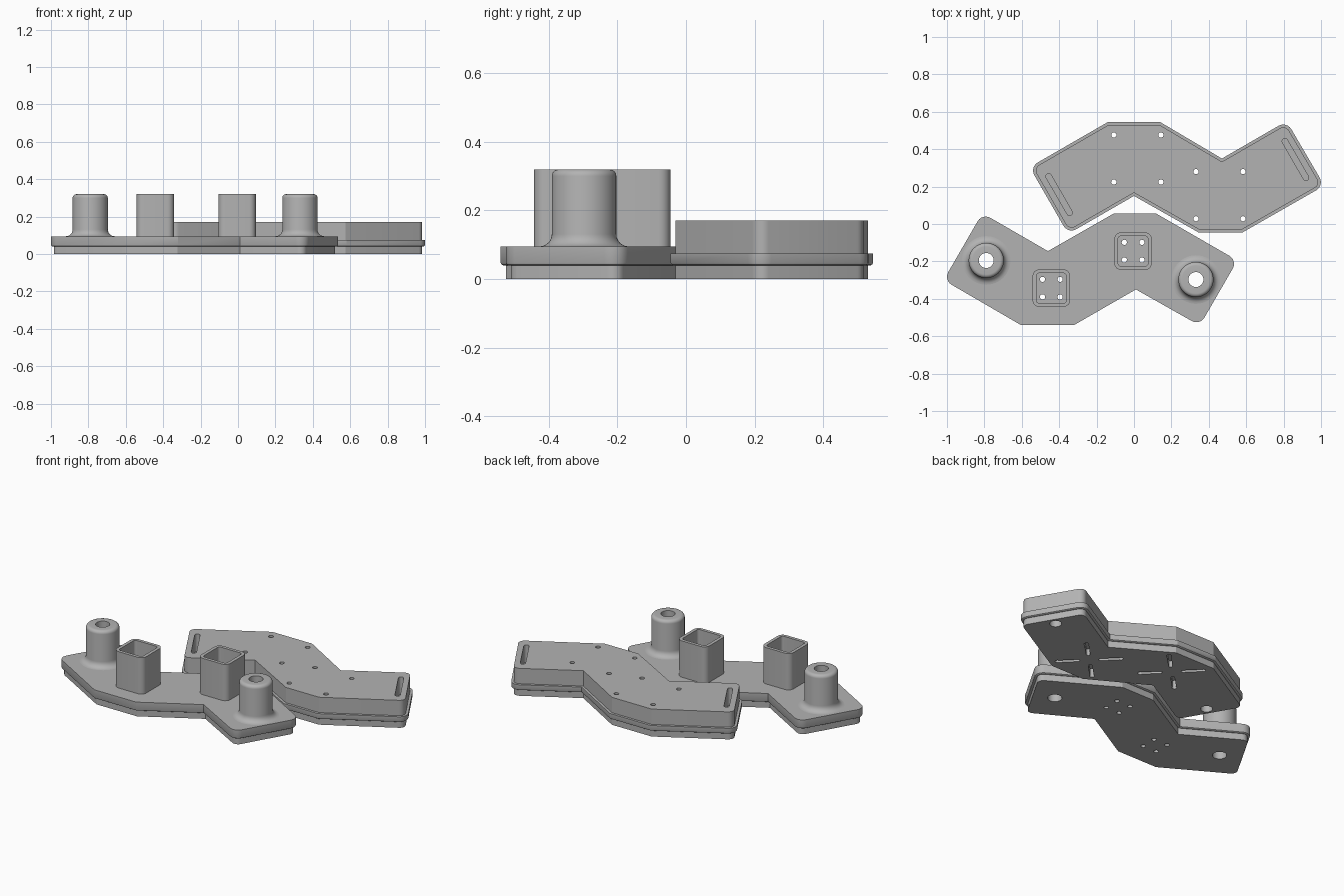
import bpy
import bmesh
from math import cos, sin, pi, atan2, radians
from mathutils import Vector

if "Cube" in bpy.data.objects:
    bpy.data.objects.remove(bpy.data.objects["Cube"], do_unlink=True)

grey = bpy.data.materials.new("plain_grey")
grey.use_nodes = True
grey.diffuse_color = (0.45, 0.45, 0.45, 1)
grey.node_tree.nodes["Principled BSDF"].inputs["Base Color"].default_value = grey.diffuse_color


def loft(name, rings, cap_start=True, cap_end=True):
    """Skin a stack of equal rings of (x, y, z) points."""
    bm = bmesh.new()
    loops = [[bm.verts.new(p) for p in ring] for ring in rings]
    n = len(loops[0])
    for a, b in zip(loops, loops[1:]):
        for i in range(n):
            j = (i + 1) % n
            bm.faces.new((a[i], a[j], b[j], b[i]))
    if cap_start:
        bm.faces.new(loops[0][::-1])
    if cap_end:
        bm.faces.new(loops[-1])
    mesh = bpy.data.meshes.new(name)
    bm.to_mesh(mesh)
    bm.free()
    mesh.materials.append(grey)
    obj = bpy.data.objects.new(name, mesh)
    bpy.context.collection.objects.link(obj)
    return obj


def outline(corners, rounded, radius, inset=0.0, steps=6):
    """Counter-clockwise outline, moved inward, with the chosen corners rounded."""
    pts = [Vector(c) for c in corners]
    out = []
    for i, p in enumerate(pts):
        d1 = (p - pts[i - 1]).normalized()
        d2 = (pts[(i + 1) % len(pts)] - p).normalized()
        n1, n2 = Vector((-d1.y, d1.x)), Vector((-d2.y, d2.x))
        miter = (n1 + n2) / (1 + n1.dot(n2))
        if i not in rounded:
            out.append(p + miter * inset)
            continue
        centre = p + miter * radius
        start = atan2(-n1.y, -n1.x)
        turn = atan2(d1.cross(d2), d1.dot(d2))
        for k in range(steps + 1):
            a = start + turn * k / steps
            out.append(centre + Vector((cos(a), sin(a))) * (radius - inset))
    return out


def at_height(points, z):
    return [(p[0], p[1], z) for p in points]


def circle(x, y, r, n):
    return [(x + r * cos(2 * pi * k / n), y + r * sin(2 * pi * k / n)) for k in range(n)]


def capsule(x, y, angle, length, width, n=8):
    """Round-ended slot outline."""
    r, half = width / 2, (length - width) / 2
    pts = []
    for side in (0, 1):
        cx = half if side == 0 else -half
        for k in range(n + 1):
            a = -pi / 2 + pi * k / n + pi * side
            u, v = cx + r * cos(a), r * sin(a)
            pts.append((x + u * cos(angle) - v * sin(angle),
                        y + u * sin(angle) + v * cos(angle)))
    return pts


def cut(obj, points, z0, z1):
    tool = loft("cutter", [at_height(points, z0), at_height(points, z1)])
    tool.hide_render = True
    mod = obj.modifiers.new("cut", "BOOLEAN")
    mod.operation, mod.solver, mod.object = "DIFFERENCE", "EXACT", tool
    bpy.context.view_layer.objects.active = obj
    bpy.ops.object.modifier_apply(modifier=mod.name)
    bpy.data.objects.remove(tool, do_unlink=True)


def smooth(obj):
    bpy.ops.object.select_all(action="DESELECT")
    obj.select_set(True)
    bpy.context.view_layer.objects.active = obj
    bpy.ops.object.shade_smooth_by_angle(angle=radians(28))


def stepped_plate(name, corners, rounded, steps):
    return loft(name, [at_height(outline(corners, rounded, 0.05, inset), z)
                       for inset, z in steps])


# Front plate: inset foot below a thick flange
TOP = 0.095
front_plate = stepped_plate(
    "front_plate",
    [(-.811, .058), (-1.018, -.30), (-.605, -.54), (-.32, -.54), (.01, -.35),
     (.352, -.543), (.553, -.195), (.12, .055), (-.11, .055), (-.46, -.145)],
    {0, 1, 5, 6},
    [(.015, 0), (.015, .04), (.007, .04), (.002, .043), (0, .048), (0, TOP)])

# Back plate: inset foot, thin flange, tall inset body
back_plate = stepped_plate(
    "back_plate",
    [(-.14, .545), (-.558, .304), (-.352, -.053), (0, .15), (.345, -.045),
     (.58, -.045), (1.018, .205), (.816, .55), (.47, .35), (.14, .545)],
    {1, 2, 6, 7},
    [(.015, 0), (.015, .04), (.007, .04), (.002, .043), (0, .048),
     (0, .075), (.015, .075), (.015, .17)])

# Round bosses with flared foot, rounded rim and through hole
for side, x, y in (("right", -.79, -.195), ("left", .331, -.297)):
    arc = [k * pi / 12 for k in range(7)]
    profile = [(.13 - .036 * sin(a), TOP + .036 * (1 - cos(a))) for a in arc]
    profile += [(.074 + .02 * cos(a), .30 + .02 * sin(a)) for a in arc]
    profile += [(.04, .32), (.04, TOP)]
    boss = loft(side + "_round_boss",
                [at_height(circle(x, y, r, 48), z) for r, z in profile], False, False)
    smooth(boss)
    cut(front_plate, circle(x, y, .04, 48), -.1, .2)

# Square sockets, open at the top, with four screw holes in the floor
for side, x, y in (("right", -.442, -.343), ("left", -.005, -.145)):
    square = [(x - .1, y - .1), (x + .1, y - .1), (x + .1, y + .1), (x - .1, y + .1)]
    rings = [at_height(outline(square, {0, 1, 2, 3}, .035, inset), z)
             for inset, z in ((0, TOP), (0, .32), (.02, .32), (.02, TOP))]
    smooth(loft(side + "_square_socket", rings, False, False))
    for sx in (-1, 1):
        for sy in (-1, 1):
            cut(front_plate, circle(x + sx * .047, y + sy * .047, .014, 16), -.1, .2)

# Screw holes through the back plate, each with a diagonal slot underneath
for x, y in ((.018, .35), (.457, .154)):
    for k in range(4):
        a = pi / 4 + k * pi / 2
        cut(back_plate, capsule(x + .118 * cos(a), y + .118 * sin(a), a, .13, .022), -.1, .04)
        cut(back_plate, circle(x + .178 * cos(a), y + .178 * sin(a), .014, 16), -.1, .3)

# Long end slots on top and round holes underneath
for x, y in ((-.40, .157), (.863, .345)):
    cut(back_plate, capsule(x, y, -pi / 3, .255, .03), .06, .3)
    cut(back_plate, circle(x, y, .034, 32), -.1, .04)

smooth(front_plate)
smooth(back_plate)
